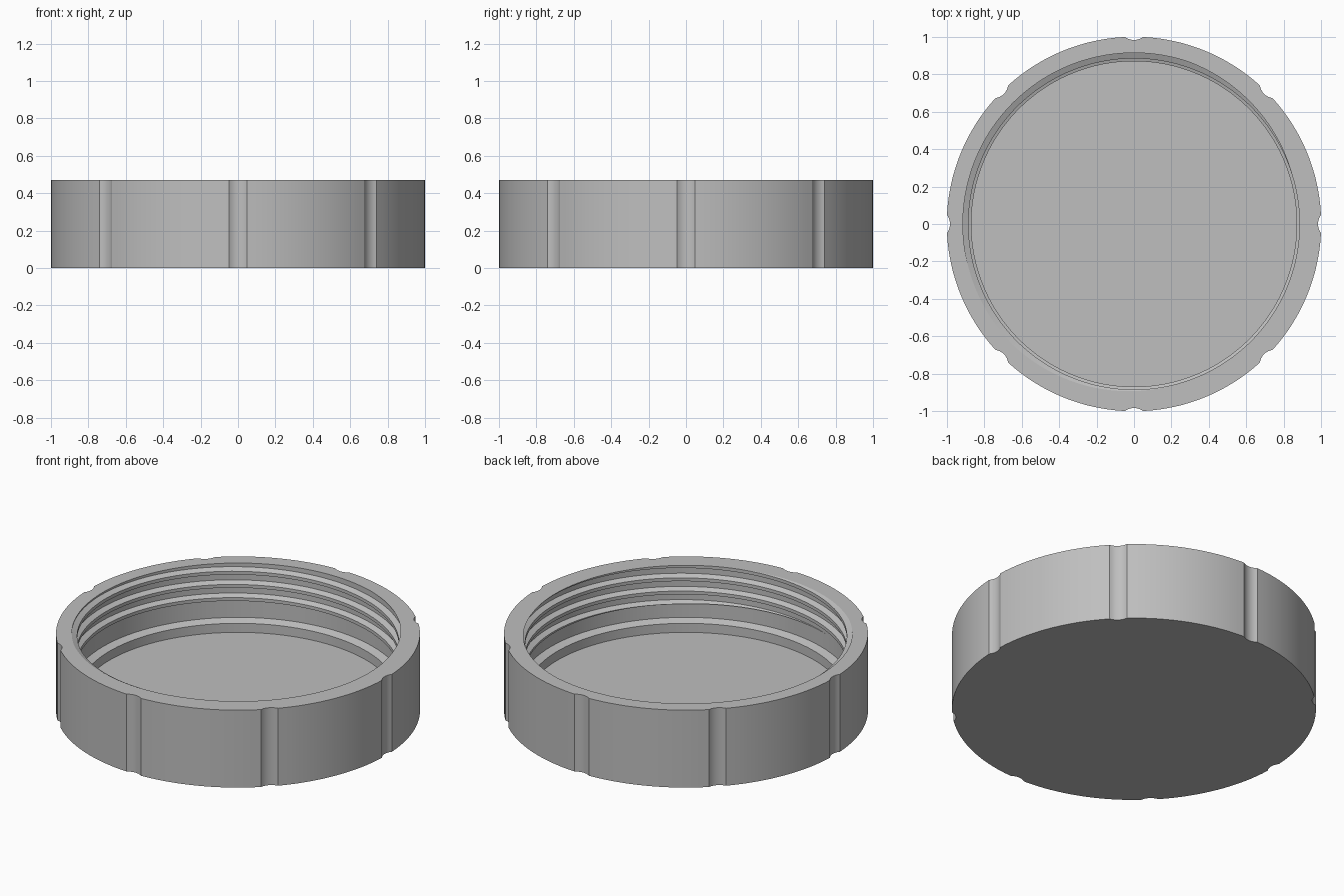
import bpy, bmesh, math

if "Cube" in bpy.data.objects:
    bpy.data.objects.remove(bpy.data.objects["Cube"])

R, HEIGHT = 1.001, 0.47             # outer wall
NOTCH_HALF, NOTCH_DEPTH = 0.048, 0.016
ROOT, CREST, PITCH = 0.915, 0.885, 0.08
THREAD_BOTTOM = 0.235
RIDGE = [(0.014, ROOT), (0.0, CREST), (-0.02, CREST), (-0.032, ROOT)]


def outline():
    """Angle and radius of the outer wall, with eight scooped grip notches."""
    pts = []
    half = math.asin(NOTCH_HALF / R)
    edge = R * math.cos(half)
    scoop = (NOTCH_HALF ** 2 + NOTCH_DEPTH ** 2) / (2 * NOTCH_DEPTH)
    centre = edge - NOTCH_DEPTH + scoop
    for n in range(8):
        mid = n * math.pi / 4
        for i in range(8):          # concave scoop
            t = -NOTCH_HALF + 2 * NOTCH_HALF * i / 8
            x = centre - math.sqrt(scoop ** 2 - t * t)
            pts.append((mid + math.atan2(t, x), math.hypot(x, t)))
        for i in range(16):         # plain wall up to the next notch
            pts.append((mid + half + (math.pi / 4 - 2 * half) * i / 16, R))
    start = pts[0][0]
    pts.append((start + math.tau, pts[0][1]))
    return pts


def thread_rows(a):
    """Helical thread rows (radius, z) from rim to lowest turn, clipped in height."""
    base = 0.426 + PITCH * (a - math.pi / 2) / math.tau
    raw = [(r, base + k * PITCH + dz) for k in range(2, -5, -1) for dz, r in RIDGE]

    def radius_at(z):
        for (r0, z0), (r1, z1) in zip(raw, raw[1:]):
            if z1 <= z <= z0:
                return r0 + (r1 - r0) * (z0 - z) / (z0 - z1)
        return ROOT

    top, low = radius_at(HEIGHT), radius_at(THREAD_BOTTOM)
    return [(top, HEIGHT) if z > HEIGHT else (low, THREAD_BOTTOM) if z < THREAD_BOTTOM
            else (r, z) for r, z in raw]


bm = bmesh.new()
columns = []
for a, r_out in outline():
    section = [(r_out, 0), (r_out, HEIGHT)] + thread_rows(a)
    # smooth wall, seal ledge and floor edge
    section += [(ROOT, THREAD_BOTTOM), (ROOT, 0.14), (0.87, 0.125), (0.87, 0.07)]
    columns.append([bm.verts.new((r * math.cos(a), r * math.sin(a), z)) for r, z in section])
for c0, c1 in zip(columns, columns[1:]):
    for i in range(len(c0) - 1):
        bm.faces.new((c0[i], c1[i], c1[i + 1], c0[i + 1]))
bmesh.ops.remove_doubles(bm, verts=bm.verts, dist=0.0002)

# underside and inner floor discs
for z in (0.0, 0.07):
    ring = [e for e in bm.edges if e.is_boundary and all(abs(v.co.z - z) < 1e-4 for v in e.verts)]
    bmesh.ops.holes_fill(bm, edges=ring, sides=0)
bmesh.ops.recalc_face_normals(bm, faces=bm.faces)

mesh = bpy.data.meshes.new("threaded_lid")
bm.to_mesh(mesh)
bm.free()
lid = bpy.data.objects.new("threaded_lid", mesh)
bpy.context.collection.objects.link(lid)

grey = bpy.data.materials.new("grey")
grey.diffuse_color = (0.52, 0.52, 0.52, 1)
grey.use_nodes = True
grey.node_tree.nodes["Principled BSDF"].inputs["Base Color"].default_value = grey.diffuse_color
mesh.materials.append(grey)

bpy.context.view_layer.objects.active = lid
lid.select_set(True)
bpy.ops.object.shade_smooth_by_angle(angle=math.radians(25))
